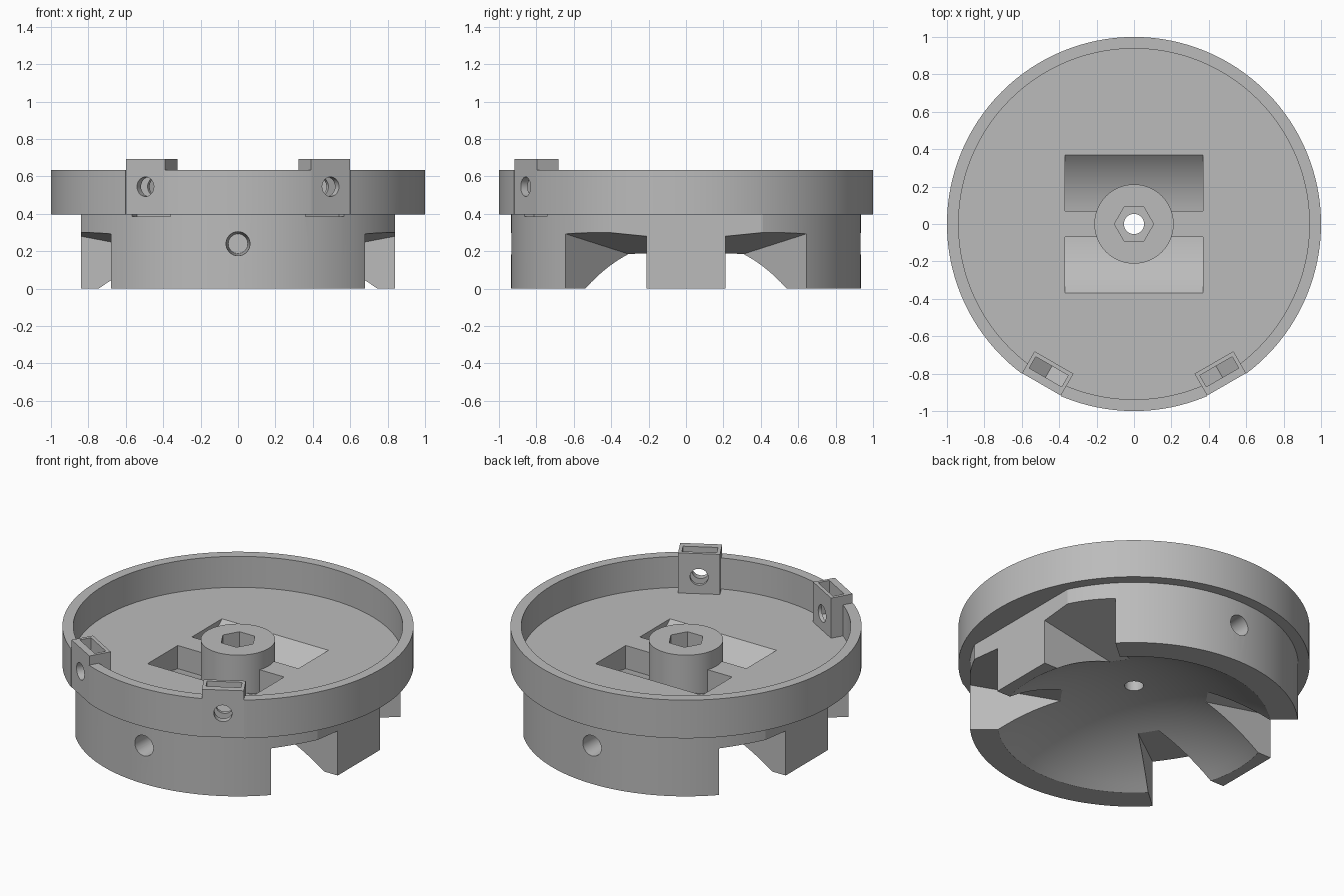
import bpy, bmesh
from math import sin, cos, pi, sqrt, radians
from mathutils import Matrix

if "Cube" in bpy.data.objects:
    bpy.data.objects.remove(bpy.data.objects["Cube"], do_unlink=True)

grey = bpy.data.materials.new("plain_grey")
grey.use_nodes = True
colour = (0.5, 0.5, 0.5, 1)
grey.diffuse_color = colour
grey.node_tree.nodes["Principled BSDF"].inputs["Base Color"].default_value = colour

FLOOR, RIM, LEDGE = 0.44, 0.635, 0.395


def finish(name, bm):
    bmesh.ops.recalc_face_normals(bm, faces=bm.faces)
    mesh = bpy.data.meshes.new(name)
    bm.to_mesh(mesh)
    bm.free()
    mesh.materials.append(grey)
    obj = bpy.data.objects.new(name, mesh)
    bpy.context.collection.objects.link(obj)
    return obj


def prism(name, pts, lo, hi, axis="z", mat=Matrix(), taper=1.0):
    """Extrude a 2D outline along an axis; hi may be a function of the outline point."""
    place = {"z": lambda u, v, w: (u, v, w),
             "y": lambda u, v, w: (u, w, v),
             "x": lambda u, v, w: (w, u, v)}[axis]
    top = hi if callable(hi) else lambda u, v: hi
    cu = sum(p[0] for p in pts) / len(pts)
    cv = sum(p[1] for p in pts) / len(pts)
    bm = bmesh.new()
    a = [bm.verts.new(mat @ Matrix.Translation(place(u, v, lo)).translation) for u, v in pts]
    b = [bm.verts.new(mat @ Matrix.Translation(
        place(cu + (u - cu) * taper, cv + (v - cv) * taper, top(u, v))).translation)
        for u, v in pts]
    bm.faces.new(a)
    bm.faces.new(b)
    for i in range(len(pts)):
        j = (i + 1) % len(pts)
        bm.faces.new((a[i], a[j], b[j], b[i]))
    return finish(name, bm)


def ring(r, n, u=0.0, v=0.0):
    return [(u + r * cos(2 * pi * i / n), v + r * sin(2 * pi * i / n)) for i in range(n)]


def rect(u0, u1, v0, v1):
    return [(u0, v0), (u1, v0), (u1, v1), (u0, v1)]


def lathe(name, profile, n):
    bm = bmesh.new()
    rows = []
    for r, z in profile:
        if r == 0:
            rows.append([bm.verts.new((0, 0, z))] * n)
        else:
            rows.append([bm.verts.new((x, y, z)) for x, y in ring(r, n)])
    for a, b in zip(rows, rows[1:]):
        for i in range(n):
            j = (i + 1) % n
            corners = list(dict.fromkeys((a[i], a[j], b[j], b[i])))
            bm.faces.new(corners)
    return finish(name, bm)


def cut(target, cutter, keep=False):
    cutter.hide_render = True
    mod = target.modifiers.new("cut", "BOOLEAN")
    mod.operation, mod.solver, mod.object = "DIFFERENCE", "EXACT", cutter
    bpy.context.view_layer.objects.active = target
    bpy.ops.object.modifier_apply(modifier=mod.name)
    if not keep:
        bpy.data.objects.remove(cutter, do_unlink=True)


# Round tray on a thick base with a domed hollow underneath
DOME_R, DOME_Z = 1.304, -1.049
dome = [(0.775 * i / 16, sqrt(DOME_R**2 - (0.775 * i / 16)**2) + DOME_Z) for i in range(16)]
profile = dome + [(0.775, 0), (0.935, 0), (0.935, LEDGE), (1, LEDGE), (1, RIM),
                  (0.938, RIM), (0.938, FLOOR), (0, FLOOR)]
body = lathe("tray_and_base", profile, 128)

# Flat sides of the base
for s in (-1, 1):
    cut(body, prism("flat_cutter", rect(s * 0.84, s * 1.2, -0.7, 0.7), -0.2, LEDGE))

# Four wedge notches with sloping ceilings
wedge = [(0.176, 0.21), (1.1, 0.21), (1.1, 1.007)]


def ceiling(u, v):
    return 0.28 + 0.19 * (abs(u) - 0.84) + 0.1 * (abs(v) - 0.21)


for sx in (-1, 1):
    for sy in (-1, 1):
        cut(body, prism("notch_cutter", [(sx * x, sy * y) for x, y in wedge], -0.2, ceiling))

# Blind holes in the front and back
for s in (-1, 1):
    cut(body, prism("side_hole_cutter", ring(0.068, 32, 0, 0.24), s * 1.0, s * 0.72,
                    axis="y", taper=0.77))

# Curved strap trough, split by a bar across the middle
TR, TZ = 0.53, 0.82
for s in (-1, 1):
    arc = []
    for i in range(17):
        y = 0.07 + 0.3 * i / 16
        arc.append((s * y, TZ - sqrt(TR**2 - y**2)))
    arc += [(s * 0.37, 0.5), (s * 0.07, 0.5)]
    cut(body, prism("trough_cutter", arc, -0.37, 0.37, axis="x"))

# Central boss with a hexagonal socket and a through hole
boss = prism("center_boss", ring(0.212, 64), 0.27, 0.55)
hexagon = ring(0.105, 6)
drill = prism("drill", ring(0.054, 32), -0.2, 1)
socket = prism("socket_cutter", hexagon, 0.43, 1)
for part in (boss, body):
    cut(part, drill, keep=True)
    cut(part, socket, keep=True)
for tool in (drill, socket):
    bpy.data.objects.remove(tool, do_unlink=True)

# Two nut holders set into the rim
tabs = []
for name, angle in (("left_nut_holder", -60), ("right_nut_holder", -120)):
    turn = Matrix.Rotation(radians(angle - 90), 4, "Z")
    block = rect(-0.12, 0.12, 0.855, 0.99)
    cut(body, prism("seat_cutter", rect(-0.12, 0.12, 0.87, 1.1), LEDGE - 0.01, 1, mat=turn))
    tab = prism(name, block, LEDGE, 0.692, mat=turn)
    slot = [(0, 0.43), (0.1, 0.488), (0.1, 0.8), (-0.1, 0.8), (-0.1, 0.488)]
    cut(tab, prism("nut_cutter", slot, 0.877, 0.947, axis="y", mat=turn))
    cut(tab, prism("screw_cutter", ring(0.052, 32, 0, 0.545), 0.7, 1.2, axis="y", mat=turn))
    tabs.append(tab)

# Smooth round walls, sharp corners
bpy.ops.object.select_all(action="DESELECT")
for obj in [body, boss] + tabs:
    obj.select_set(True)
bpy.context.view_layer.objects.active = body
bpy.ops.object.shade_smooth_by_angle(angle=radians(25))
